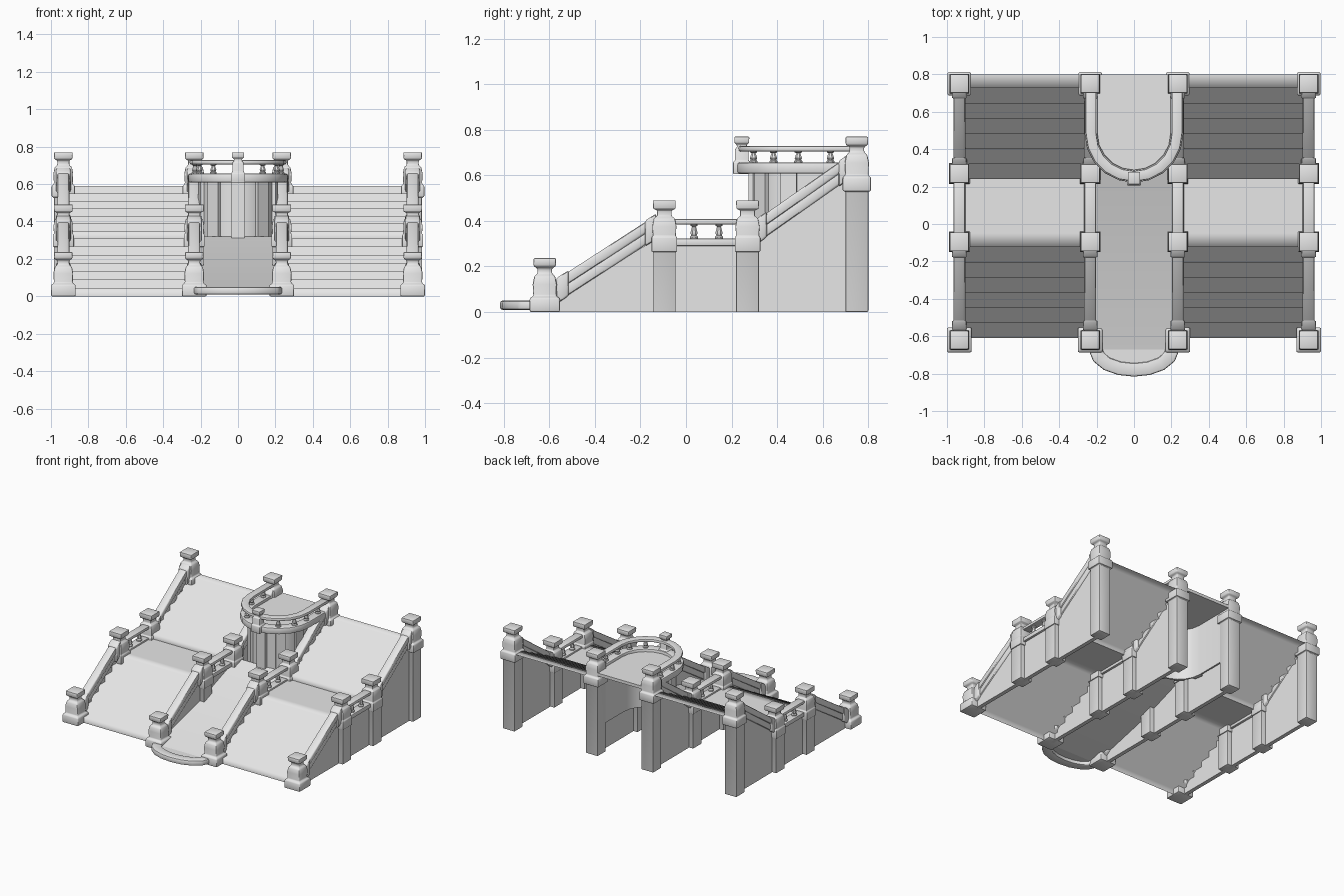
import bpy, bmesh, math

if "Cube" in bpy.data.objects:
    bpy.data.objects.remove(bpy.data.objects["Cube"])

stone = bpy.data.materials.new("pale_stone")
stone.use_nodes = True
stone.diffuse_color = (0.8, 0.8, 0.8, 1)
stone.node_tree.nodes["Principled BSDF"].inputs["Base Color"].default_value = (0.8, 0.8, 0.8, 1)


def build(name, verts, faces, bevel=0.0, angle=40, closed=True):
    bm = bmesh.new()
    vs = [bm.verts.new(v) for v in verts]
    for f in faces:
        bm.faces.new([vs[i] for i in f])
    if closed:
        bmesh.ops.recalc_face_normals(bm, faces=bm.faces[:])
    if bevel:
        edges = [e for e in bm.edges if len(e.link_faces) == 2 and e.calc_face_angle() > 0.5]
        bmesh.ops.bevel(bm, geom=edges, offset=bevel, segments=2, profile=0.5,
                        affect='EDGES', clamp_overlap=True)
    mesh = bpy.data.meshes.new(name)
    bm.to_mesh(mesh)
    bm.free()
    for p in mesh.polygons:
        p.use_smooth = True
    if angle < 180:
        mesh.set_sharp_from_angle(angle=math.radians(angle))
    mesh.materials.append(stone)
    ob = bpy.data.objects.new(name, mesh)
    bpy.context.scene.collection.objects.link(ob)
    return ob


def side_prism(name, outline, x, width, bevel=0.0):
    """Side outline in (y, z), extruded across x."""
    n = len(outline)
    verts = [(x + s * width / 2, y, z) for s in (-1, 1) for y, z in outline]
    faces = [list(range(n)), list(range(n, 2 * n))]
    faces += [(i, (i + 1) % n, n + (i + 1) % n, n + i) for i in range(n)]
    return build(name, verts, faces, bevel)


def sheet(name, outline, x0, x1):
    """Open side line in (y, z), drawn across x with fully soft shading."""
    verts = [(x, y, z) for y, z in outline for x in (x0, x1)]
    faces = [(2 * i, 2 * i + 1, 2 * i + 3, 2 * i + 2) for i in range(len(outline) - 1)]
    return build(name, verts, faces, angle=180, closed=False)


def stack(name, x, y, profile, sides=4, bevel=0.0):
    """Rings of (z, half width) stacked into a post or a turned baluster."""
    k = 1 / math.cos(math.pi / sides)
    verts = []
    for z, r in profile:
        for i in range(sides):
            a = 2 * math.pi * (i + 0.5) / sides
            verts.append((x + r * k * math.cos(a), y + r * k * math.sin(a), z))
    faces = [list(range(sides)), list(range(len(verts) - sides, len(verts)))]
    for j in range(len(profile) - 1):
        for i in range(sides):
            a, b = j * sides + i, j * sides + (i + 1) % sides
            faces.append((a, b, b + sides, a + sides))
    return build(name, verts, faces, bevel)


def sweep(name, path, section, bevel=0.0):
    """Closed section of (offset, z) carried along a flat path."""
    n, verts = len(section), []
    for i, (x, y) in enumerate(path):
        ax, ay = path[max(i - 1, 0)]
        bx, by = path[min(i + 1, len(path) - 1)]
        d = math.hypot(bx - ax, by - ay)
        nx, ny = (by - ay) / d, (ax - bx) / d
        verts += [(x + nx * o, y + ny * o, z) for o, z in section]
    last = len(verts) - n
    faces = [list(range(n)), list(range(last, last + n))]
    for j in range(len(path) - 1):
        for i in range(n):
            a, b = j * n + i, j * n + (i + 1) % n
            faces.append((a, b, b + n, a + n))
    return build(name, verts, faces, bevel)


def band(half, low, high):
    return [(-half, low), (half, low), (half, high), (-half, high)]


def arc(cy, rx, ry, steps):
    """Half ellipse bulging to the front, from -x to +x."""
    return [(-rx * math.cos(math.pi * i / steps), cy - ry * math.sin(math.pi * i / steps))
            for i in range(steps + 1)]


def baluster(name, x, y, low, high):
    h = high - low
    stack(name, x, y, [(low, .018), (low + .15 * h, .018), (low + .25 * h, .012), (low + .4 * h, .016),
                       (low + .8 * h, .009), (low + .88 * h, .016), (high, .016)], sides=8)


def post(name, x, y, base, top, foot):
    """Pedestal with a bulging body, narrow neck and flared cap."""
    profile = [(0, foot)] if base < 0.01 else [(0, .05), (base, .05), (base, foot)]
    profile += [(base + .062, foot), (base + .07, .05), (top - .115, .053), (top - .08, .046),
                (top - .068, .032), (top - .045, .032), (top - .036, .049), (top, .05)]
    stack(name, x, y, profile, bevel=0.007)


OUTER, INNER = 0.934, 0.234
FLOOR, TOP = 0.31, 0.59
TREAD, STEPS = 0.081, 7

# Stair flights and middle landing
lower, upper = [], []
for i in range(STEPS):
    y = -0.61 + TREAD * i
    lower += [(y, FLOOR * i / STEPS), (y, FLOOR * (i + 1) / STEPS)]
    y = 0.24 + TREAD * i
    upper += [(y, FLOOR + (TOP - FLOOR) * i / STEPS), (y, FLOOR + (TOP - FLOOR) * (i + 1) / STEPS)]
lower += [(-0.05, FLOOR), (0.24, FLOOR)]
upper += [(0.80, TOP)]
for side, x0, x1 in (("right", -OUTER, -INNER), ("left", INNER, OUTER)):
    sheet("lower_stairs_" + side, lower, x0, x1)
    sheet("upper_stairs_" + side, upper, x0, x1)

# Walls, posts and railings on four lines
wall = [(-.60, 0), (-.60, .03), (-.15, .31), (.29, .31), (.72, .59), (.76, .59), (.76, 0)]
for x in (-OUTER, -INNER, INNER, OUTER):
    side_prism("stair_wall", wall, x, 0.03)
    post("front_post", x, -0.62, 0, 0.237, 0.066)
    post("landing_front_post", x, -0.095, 0.265, 0.49, 0.056)
    post("landing_rear_post", x, 0.27, 0.265, 0.49, 0.056)
    post("rear_post", x, 0.75, 0.53, 0.77, 0.062)
    for label, y0, z0, y1, z1 in (("lower", -.57, .04, -.13, .325), ("upper", .30, .295, .72, .59)):
        for part, low, high, width in (("curb", 0, .055, .05), ("handrail", .05, .102, .064)):
            line = [(y0, z0 + low), (y1, z1 + low), (y1, z1 + high), (y0, z0 + high)]
            side_prism(label + "_" + part, line, x, width, 0.01)
        # thick scroll blocks where the rail meets its posts
        slope = (z1 - z0) / (y1 - y0)
        for a, b in ((y0, y0 + .055), (y1 - .05, y1)):
            za, zb = z0 + slope * (a - y0), z0 + slope * (b - y0)
            block = [(a, za - .005), (b, zb - .005), (b, zb + .108), (a, za + .108)]
            side_prism(label + "_rail_end", block, x, 0.08, 0.01)
    side_prism("landing_curb", [(-.07, .29), (.24, .29), (.24, .322), (-.07, .322)], x, 0.064, 0.006)
    side_prism("landing_handrail", [(-.07, .385), (.24, .385), (.24, .408), (-.07, .408)], x, 0.062, 0.007)
    for y in (0.035, 0.145):
        baluster("landing_baluster", x, y, 0.32, 0.388)

# Central ramp with rounded front basin
sheet("central_ramp", [(-.67, .035), (-.12, .17), (.24, .30), (.30, .32)], -INNER, INNER)
rim = arc(-0.67, 0.205, 0.11, 8)
build("basin_floor", [(x, y, .035) for x, y in rim], [list(range(len(rim)))], closed=False)
sweep("basin_rim", rim, band(0.036, 0.01, 0.05), 0.01)

# Balcony: drum wall, pilasters, floor slab, curb and handrail
CY, R = 0.485, 0.23


def u_path(r, back, steps=10):
    return [(-r, back)] + arc(CY, r, r, steps) + [(r, back)]


sweep("balcony_drum", u_path(0.19, 0.76), band(0.006, 0.22, 0.62))
for deg in (-80, -40, 0, 40, 80):
    a = math.radians(deg)
    t = (math.cos(a) * .036, math.sin(a) * .036)
    c = (.198 * math.sin(a), CY - .198 * math.cos(a))
    sweep("balcony_pilaster", [(c[0] - t[0], c[1] - t[1]), (c[0] + t[0], c[1] + t[1])],
          band(0.012, 0.22, 0.615))
deck = u_path(R, 0.80)
n = len(deck)
build("balcony_floor", [(x, y, z) for z in (.612, .635) for x, y in deck],
      [list(range(n)), list(range(n, 2 * n))]
      + [(i, (i + 1) % n, n + (i + 1) % n, n + i) for i in range(n)])
sweep("balcony_curb", u_path(R, 0.75), band(0.034, 0.608, 0.656), 0.008)
sweep("balcony_handrail", u_path(R, 0.75), band(0.028, 0.705, 0.728), 0.007)
for s in (-1, 1):
    for y in (0.634, 0.493):
        baluster("balcony_baluster", s * R, y, 0.654, 0.708)
    for deg in (26, 55):
        a = math.radians(deg)
        baluster("balcony_baluster", s * R * math.cos(a), CY - R * math.sin(a), 0.654, 0.708)
stack("balcony_front_post", 0, 0.245, [(.605, .038), (.658, .038), (.665, .03), (.715, .03), (.722, .022),
                                       (.735, .022), (.742, .032), (.77, .033)], bevel=0.004)
